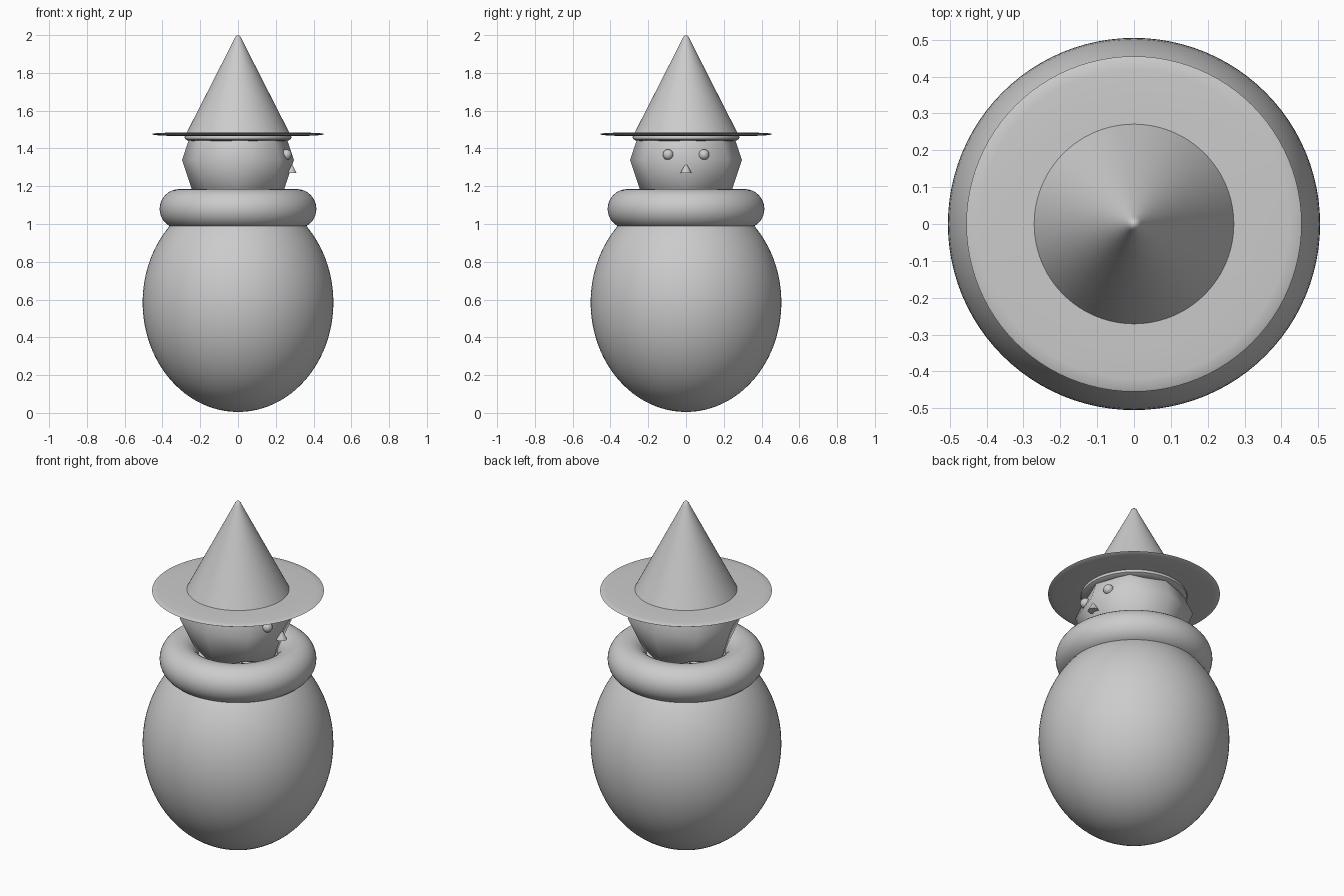
import bpy, bmesh, math

if "Cube" in bpy.data.objects:
    bpy.data.objects.remove(bpy.data.objects["Cube"])


def finish(name, bm, angle=40):
    bmesh.ops.recalc_face_normals(bm, faces=bm.faces[:])
    mesh = bpy.data.meshes.new(name)
    bm.to_mesh(mesh)
    bm.free()
    obj = bpy.data.objects.new(name, mesh)
    bpy.context.collection.objects.link(obj)
    bpy.ops.object.select_all(action='DESELECT')
    obj.select_set(True)
    bpy.context.view_layer.objects.active = obj
    bpy.ops.object.shade_smooth_by_angle(angle=math.radians(angle))
    return obj


def lathe(name, profile, steps=96, closed=False):
    bm = bmesh.new()
    verts = [bm.verts.new((r, 0, z)) for r, z in profile]
    edges = [bm.edges.new(p) for p in zip(verts, verts[1:])]
    if closed:
        edges.append(bm.edges.new((verts[-1], verts[0])))
    bmesh.ops.spin(bm, geom=verts + edges, cent=(0, 0, 0), axis=(0, 0, 1),
                   angle=math.tau, steps=steps)
    bmesh.ops.remove_doubles(bm, verts=bm.verts[:], dist=1e-5)
    return finish(name, bm)


def ball(name, location, scale, segments, rings):
    bm = bmesh.new()
    bmesh.ops.create_uvsphere(bm, u_segments=segments, v_segments=rings, radius=1)
    obj = finish(name, bm)
    obj.location = location
    obj.scale = scale
    return obj


# Egg-shaped body
ball("body", (0, 0, 0.585), (0.505, 0.505, 0.58), 96, 48)

# Thick round scarf
lathe("scarf", [(0.31 + 0.105 * math.cos(math.tau * i / 32),
                 1.08 + 0.105 * math.sin(math.tau * i / 32)) for i in range(32)],
      closed=True)

# Faceted head: a cube divided once and rounded
bm = bmesh.new()
bmesh.ops.create_cube(bm, size=2)
bmesh.ops.subdivide_edges(bm, edges=bm.edges[:], cuts=1, use_grid_fill=True)
reach = {1: 0.296, 2: 0.222, 3: 0.168}
for v in bm.verts:
    v.co *= reach[sum(abs(c) > 0.5 for c in v.co)]
head = finish("head", bm, 60)
head.location = (0, 0, 1.34)

# Hat: rounded cone and thin brim
lathe("hat_cone", [(0, 1.44), (0.245, 1.44), (0.268, 1.443), (0.281, 1.45),
                   (0.283, 1.46), (0.272, 1.483), (0.021, 1.976),
                   (0.015, 1.99), (0.007, 1.998), (0, 2.0)])
lathe("hat_brim", [(0, 1.464), (0.33, 1.465), (0.42, 1.469), (0.45, 1.473),
                   (0.455, 1.476), (0.45, 1.479), (0.42, 1.482),
                   (0.33, 1.485), (0, 1.486)])

# Face, looking along +x
for side, y in (("left", 0.095), ("right", -0.095)):
    ball("eye_" + side, (0.256, y, 1.367), (0.028,) * 3, 32, 16)

bm = bmesh.new()
bmesh.ops.create_cone(bm, cap_ends=True, segments=32, radius1=0.03,
                      radius2=0.003, depth=0.05)
nose = finish("nose", bm)
nose.location = (0.281, 0, 1.294)
